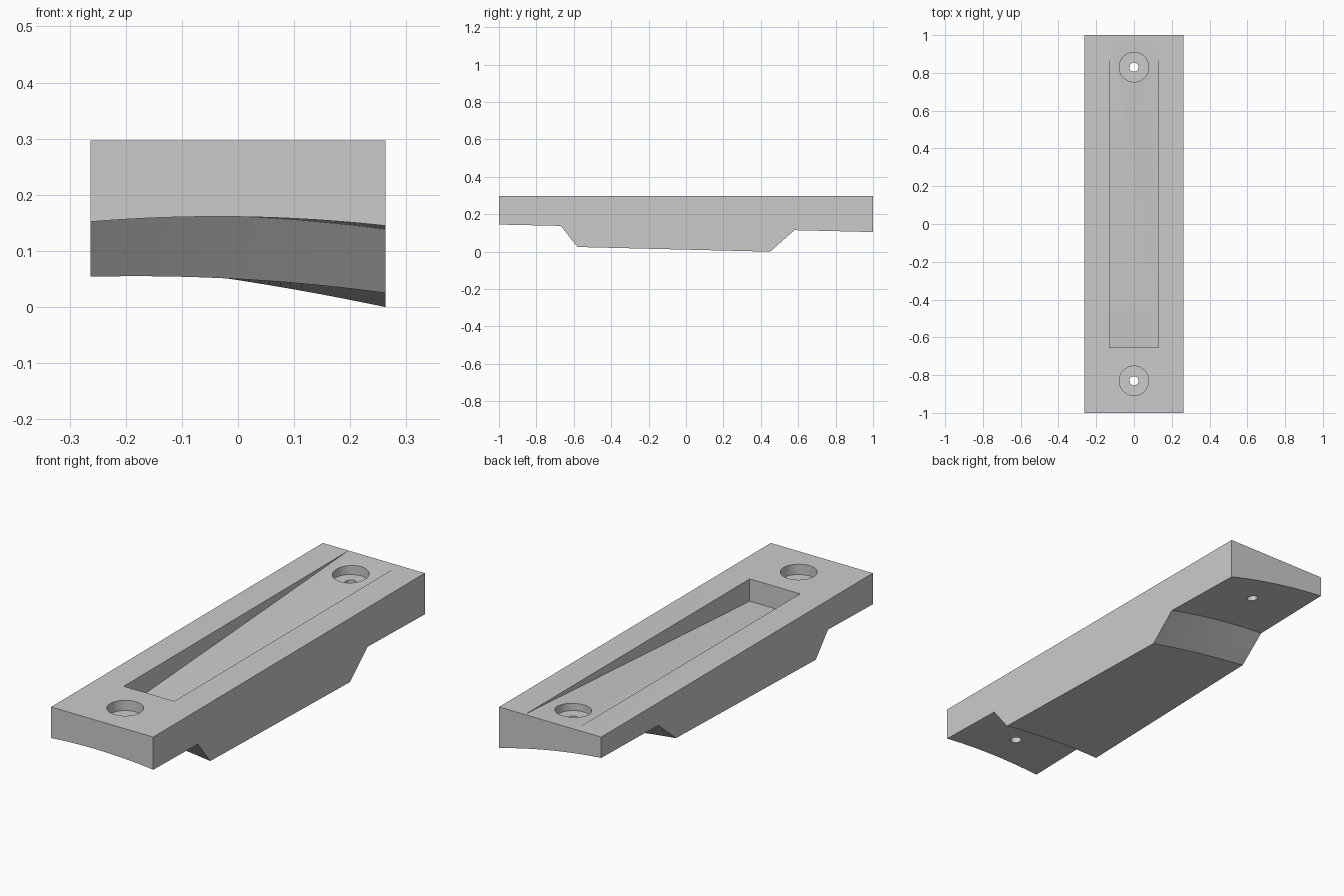
import bpy, bmesh, math

if "Cube" in bpy.data.objects:
    bpy.data.objects.remove(bpy.data.objects["Cube"])

HALF_W, TOP, COLS = 0.263, 0.297, 28

# Underside sections: y, then height at left edge, middle and right edge
SECTIONS = [(-1.0, 0.152, 0.161, 0.145), (-0.67, 0.160, 0.161, 0.138),
            (-0.58, 0.054, 0.050, 0.025), (0.45, 0.082, 0.048, 0.0),
            (0.58, 0.191, 0.165, 0.115), (1.0, 0.200, 0.165, 0.105)]


def make_object(name, bm):
    bmesh.ops.recalc_face_normals(bm, faces=bm.faces[:])
    mesh = bpy.data.meshes.new(name)
    bm.to_mesh(mesh)
    bm.free()
    obj = bpy.data.objects.new(name, mesh)
    bpy.context.collection.objects.link(obj)
    return obj


def arc_height(t, left, mid, right):
    # parabola through the three heights, t from -1 to 1
    return mid + (right - left) / 2 * t + ((left + right) / 2 - mid) * t * t


def build_body():
    bm = bmesh.new()
    rows = []
    for y, left, mid, right in SECTIONS:
        ts = [2 * i / COLS - 1 for i in range(COLS + 1)]
        rows.append([bm.verts.new((t * HALF_W, y, arc_height(t, left, mid, right)))
                     for t in ts])
    # twisted, arched underside
    under = [bm.faces.new((a[i], a[i + 1], b[i + 1], b[i]))
             for a, b in zip(rows, rows[1:]) for i in range(COLS)]
    # flat top and four walls
    fl, fr, br, bl = [bm.verts.new((x, y, TOP)) for x, y in
                      ((-HALF_W, -1), (HALF_W, -1), (HALF_W, 1), (-HALF_W, 1))]
    bm.faces.new((fl, fr, br, bl))
    bm.faces.new(rows[0] + [fr, fl])
    bm.faces.new(rows[-1] + [br, bl])
    bm.faces.new([r[0] for r in rows] + [bl, fl])
    bm.faces.new([r[-1] for r in rows] + [br, fr])
    bmesh.ops.triangulate(bm, faces=under)
    return make_object("mounting_wedge", bm)


def ramp_cutter():
    # pocket with a floor rising to the top surface at the back edge
    y0, y1, depth, over = -0.655, 0.992, 0.104, 0.05
    y2 = y1 + over * (y1 - y0) / depth
    profile = [(y0, TOP - depth), (y2, TOP + over), (y0, TOP + over)]
    bm = bmesh.new()
    a, b = [[bm.verts.new((x, y, z)) for y, z in profile] for x in (-0.13, 0.13)]
    bm.faces.new(a)
    bm.faces.new(b)
    for i in range(3):
        j = (i + 1) % 3
        bm.faces.new((a[i], a[j], b[j], b[i]))
    return make_object("ramp_cutter", bm)


def cylinder_cutter(y, radius, z0, z1):
    bpy.ops.mesh.primitive_cylinder_add(vertices=48, radius=radius, depth=z1 - z0,
                                        location=(0, y, (z0 + z1) / 2))
    return bpy.context.object


def cut(target, cutter):
    cutter.hide_render = True
    mod = target.modifiers.new("cut", 'BOOLEAN')
    mod.operation, mod.solver, mod.object = 'DIFFERENCE', 'EXACT', cutter
    bpy.context.view_layer.objects.active = target
    bpy.ops.object.modifier_apply(modifier=mod.name)
    bpy.data.objects.remove(cutter)


body = build_body()
cut(body, ramp_cutter())

# Counterbored screw holes at both ends
for y in (-0.83, 0.83):
    cut(body, cylinder_cutter(y, 0.078, TOP - 0.048, TOP + 0.1))
    cut(body, cylinder_cutter(y, 0.024, -0.1, TOP + 0.1))

bpy.ops.object.select_all(action='DESELECT')
body.select_set(True)
bpy.context.view_layer.objects.active = body
bpy.ops.object.shade_smooth_by_angle(angle=math.radians(25))
